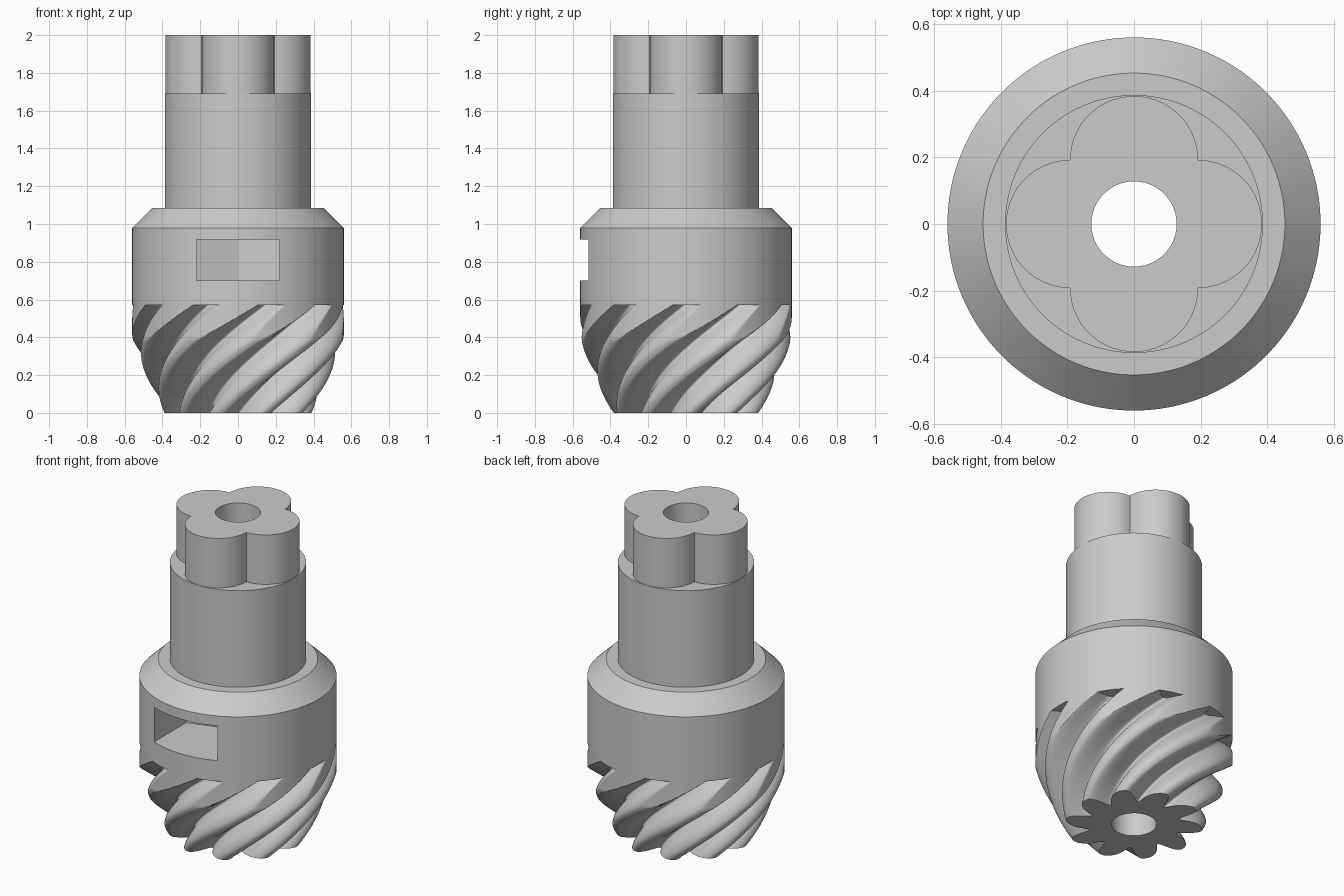
import bpy, bmesh
from math import sin, cos, pi, radians

if "Cube" in bpy.data.objects:
    bpy.data.objects.remove(bpy.data.objects["Cube"], do_unlink=True)

BORE = 0.128
COLLAR = 0.56
SHOULDER_Z = 0.57
TEETH = 10
TWIST = 2.7
SIDES = 720
STEPS = 48

steel = bpy.data.materials.new("plain_grey_steel")
steel.use_nodes = True
grey = (0.6, 0.6, 0.6, 1)
steel.diffuse_color = grey
steel.node_tree.nodes["Principled BSDF"].inputs["Base Color"].default_value = grey


def finish(name, bm):
    bmesh.ops.recalc_face_normals(bm, faces=bm.faces)
    mesh = bpy.data.meshes.new(name)
    bm.to_mesh(mesh)
    bm.free()
    mesh.materials.append(steel)
    obj = bpy.data.objects.new(name, mesh)
    bpy.context.collection.objects.link(obj)
    return obj


def smooth(obj):
    bpy.ops.object.select_all(action="DESELECT")
    obj.select_set(True)
    bpy.context.view_layer.objects.active = obj
    bpy.ops.object.shade_smooth_by_angle(angle=radians(30))


def ring_stack(name, rows, closed, twist=0):
    """Skin rings given as (radius function of ring angle and height, height)."""
    bm = bmesh.new()
    rings = []
    for radius, z in rows:
        ring = []
        for i in range(SIDES):
            u = 2 * pi * i / SIDES
            a = u + twist * (z - SHOULDER_Z)
            r = radius(u, z)
            ring.append(bm.verts.new((r * cos(a), r * sin(a), z)))
        rings.append(ring)
    pairs = list(zip(rings, rings[1:]))
    if closed:
        pairs.append((rings[-1], rings[0]))
    for low, high in pairs:
        for i in range(SIDES):
            j = (i + 1) % SIDES
            bm.faces.new((low[i], low[j], high[j], high[i]))
    return finish(name, bm)


def circle(r):
    return lambda u, z: r


def clover(u, z):
    # Four circles that all pass through the axis
    return 0.384 * max(abs(cos(u)), abs(sin(u)))


def flutes(u, z):
    # Broad teeth and narrow gullets, domed to the tip, clipped by the collar
    crest = 0.39 + 0.53 * z - 0.24 * z * z
    p = TEETH * (u + radians(87))
    valley = (1 - cos(p - 0.4 * cos(p) + 0.37)) / 2
    return min(COLLAR, crest - 0.13 * valley ** 1.4)


# Collar, chamfer, shank, clover drive and bore in one solid
body = ring_stack("collar_and_shank", [
    (circle(BORE), SHOULDER_Z), (circle(COLLAR), SHOULDER_Z),
    (circle(COLLAR), 0.98), (circle(0.453), 1.085),
    (circle(0.387), 1.085), (circle(0.387), 1.69),
    (clover, 1.69), (clover, 2.0), (circle(BORE), 2.0)], True)

# Pocket in the front of the collar, with a shallow V at its back
bm = bmesh.new()
outline = [(-0.22, -0.7), (0.22, -0.7), (0.22, -0.2), (0, -0.131), (-0.22, -0.2)]
base = bm.faces.new([bm.verts.new((x, y, 0.7)) for x, y in outline])
top = bmesh.ops.extrude_face_region(bm, geom=[base])["geom"]
bmesh.ops.translate(bm, vec=(0, 0, 0.217),
                    verts=[v for v in top if isinstance(v, bmesh.types.BMVert)])
cutter = finish("pocket_cutter", bm)
cutter.hide_render = True

cut = body.modifiers.new("pocket", "BOOLEAN")
cut.operation = "DIFFERENCE"
cut.solver = "EXACT"
cut.object = cutter
bpy.context.view_layer.update()
cut_mesh = bpy.data.meshes.new_from_object(
    body.evaluated_get(bpy.context.evaluated_depsgraph_get()))
body.modifiers.clear()
body.data = cut_mesh
bpy.data.objects.remove(cutter, do_unlink=True)
smooth(body)

# Spiral fluted tip with its bore and flat end; the mesh follows the spiral
heights = [SHOULDER_Z * k / STEPS for k in range(STEPS + 1)]
rows = [(circle(BORE), z) for z in reversed(heights)]
rows += [(flutes, z) for z in heights]
smooth(ring_stack("fluted_tip", rows, False, TWIST))
